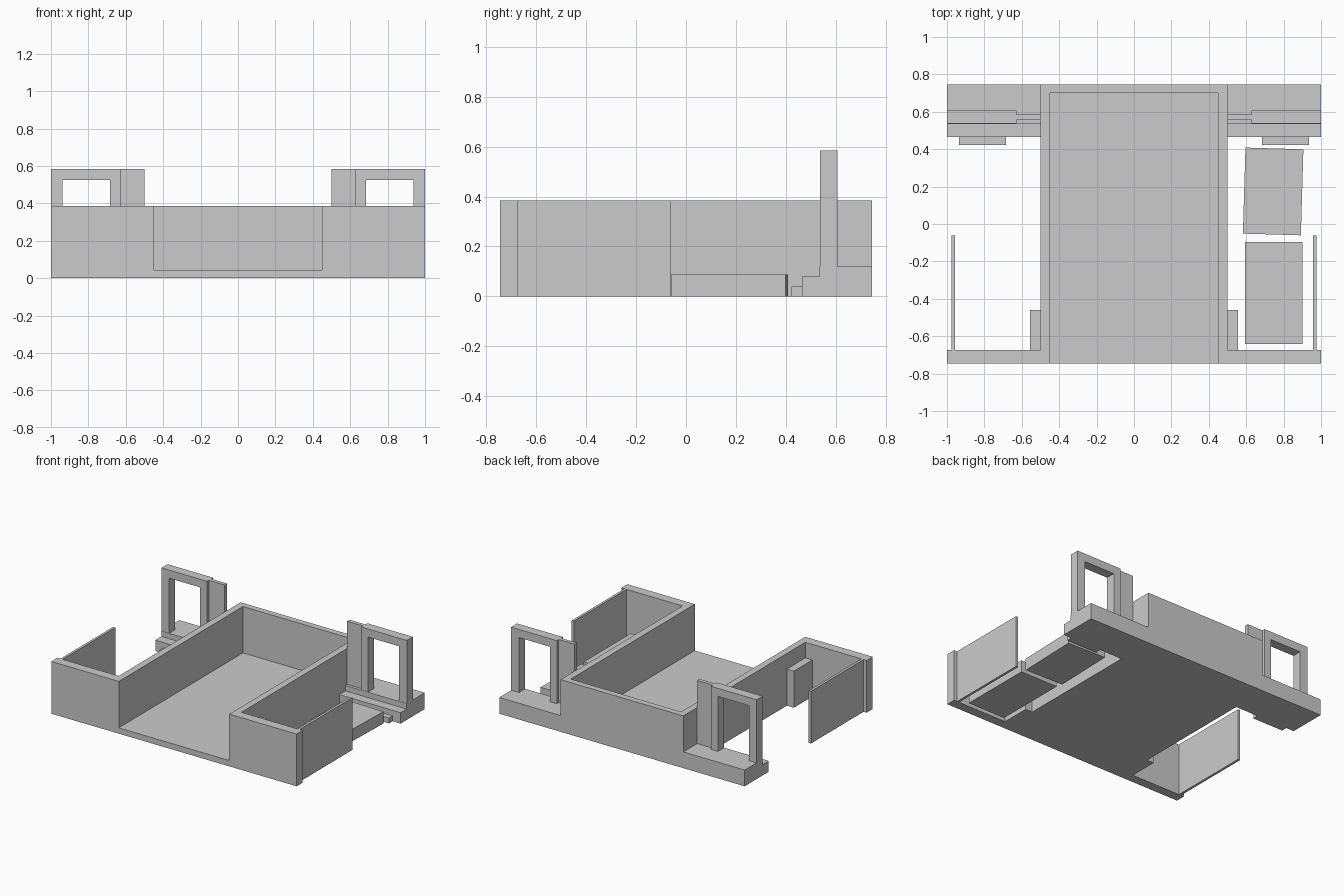
import bpy, bmesh
from math import radians
from mathutils import Vector, Matrix

if "Cube" in bpy.data.objects:
    bpy.data.objects.remove(bpy.data.objects["Cube"])


def prism(name, outline, axis, lo, hi, mirror=False):
    """Extrude a flat outline along an axis, optionally mirrored in x."""
    place = {'x': lambda a, b, t: (t, a, b),
             'y': lambda a, b, t: (a, t, b),
             'z': lambda a, b, t: (a, b, t)}[axis]
    bm = bmesh.new()
    face = bm.faces.new([bm.verts.new(place(a, b, lo)) for a, b in outline])
    ext = bmesh.ops.extrude_face_region(bm, geom=[face], use_keep_orig=True)
    moved = [v for v in ext['geom'] if isinstance(v, bmesh.types.BMVert)]
    bmesh.ops.translate(bm, verts=moved, vec=Vector(place(0, 0, hi - lo)))
    bmesh.ops.recalc_face_normals(bm, faces=bm.faces)
    mesh = bpy.data.meshes.new(name)
    bm.to_mesh(mesh)
    bm.free()
    ob = bpy.data.objects.new(name, mesh)
    bpy.context.collection.objects.link(ob)
    if mirror:
        ob.modifiers.new("Mirror", 'MIRROR').use_mirror_merge = False
    return ob


def box(name, x0, x1, y0, y1, z0, z1, mirror=False):
    return prism(name, [(x0, y0), (x1, y0), (x1, y1), (x0, y1)], 'z', z0, z1, mirror)


# Hall walls with front wings, open at the front
half = [(0.45, 0.70), (0.45, -0.745), (1, -0.745), (1, -0.675),
        (0.5, -0.675), (0.5, 0.745)]
prism("hall_walls", half + [(-x, y) for x, y in reversed(half)], 'z', 0, 0.385)
box("hall_floor", -0.45, 0.45, -0.745, 0.70, 0, 0.043)

# Stepped rear plinths
prism("rear_plinth", [(0.465, 0), (0.745, 0), (0.745, 0.12), (0.535, 0.12),
                      (0.535, 0.08), (0.465, 0.08)], 'x', 0.5, 1, True)
box("door_step", 0.685, 0.935, 0.422, 0.465, 0, 0.04, True)

# Doorways and the thin walls joining them to the hall
prism("door_frame", [(0.628, 0.12), (0.685, 0.12), (0.685, 0.525), (0.937, 0.525),
                     (0.937, 0.12), (1, 0.12), (1, 0.585), (0.628, 0.585)],
      'y', 0.537, 0.607, True)
box("link_wall", 0.5, 0.628, 0.557, 0.585, 0.12, 0.585, True)

# Side yards: fence panels and blocks against the hall
box("side_panel", 0.957, 0.975, -0.675, -0.062, 0, 0.385, True)
box("wall_block", 0.5, 0.557, -0.675, -0.46, 0, 0.27, True)

# Low slabs on the right, one slightly turned
box("front_slab", 0.593, 0.90, -0.642, -0.095, 0, 0.088)
slab = box("rear_slab", -0.155, 0.155, -0.23, 0.23, 0, 0.088)
slab.matrix_world = Matrix.Translation((0.744, 0.174, 0)) @ Matrix.Rotation(radians(-1.7), 4, 'Z')
